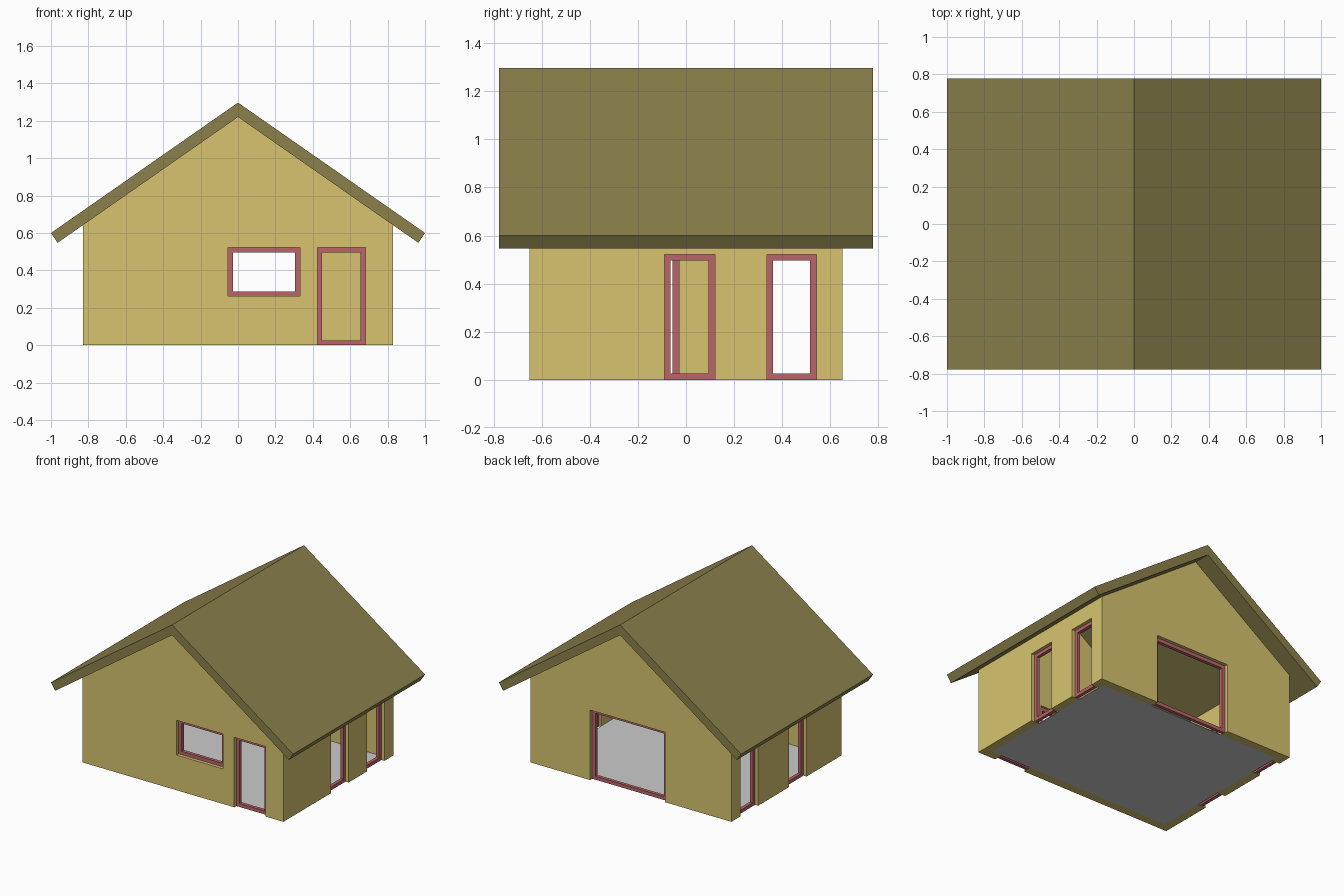
import bpy, bmesh

if "Cube" in bpy.data.objects:
    bpy.data.objects.remove(bpy.data.objects["Cube"])

WX, WY, T = 0.83, 0.65, 0.065      # wall half sizes and thickness
RECESS, DEPTH, RIM = 0.025, 0.025, 0.026   # window frame setting
APEX, SLOPE = 1.22, 0.695


def material(name, rgb):
    m = bpy.data.materials.new(name)
    m.diffuse_color = (*rgb, 1)
    m.use_nodes = True
    m.node_tree.nodes["Principled BSDF"].inputs["Base Color"].default_value = m.diffuse_color
    return m


def finish(name, bm, mat=None):
    bmesh.ops.recalc_face_normals(bm, faces=bm.faces)
    me = bpy.data.meshes.new(name)
    bm.to_mesh(me)
    bm.free()
    ob = bpy.data.objects.new(name, me)
    bpy.context.collection.objects.link(ob)
    if mat:
        me.materials.append(mat)
    return ob


def prism(name, profile, half_y, mat=None):
    # x-z profile extruded along y
    bm = bmesh.new()
    f = bm.faces.new([bm.verts.new((x, -half_y, z)) for x, z in profile])
    ext = bmesh.ops.extrude_face_region(bm, geom=[f])
    verts = [v for v in ext["geom"] if isinstance(v, bmesh.types.BMVert)]
    bmesh.ops.translate(bm, verts=verts, vec=(0, 2 * half_y, 0))
    return finish(name, bm, mat)


def box(name, lo, hi, mat=None):
    bm = bmesh.new()
    bmesh.ops.create_cube(bm, size=1)
    for v in bm.verts:
        v.co = [lo[i] + (v.co[i] + 0.5) * (hi[i] - lo[i]) for i in range(3)]
    return finish(name, bm, mat)


def cut(ob, cutter):
    mod = ob.modifiers.new("cut", "BOOLEAN")
    mod.operation = "DIFFERENCE"
    mod.solver = "EXACT"
    mod.object = cutter
    bpy.context.view_layer.objects.active = ob
    bpy.ops.object.modifier_apply(modifier=mod.name)
    bpy.data.objects.remove(cutter)


def place(side, u, w, z):
    # u runs along the wall, w is depth inward from the outer face
    return {"front": (u, -WY + w, z), "back": (u, WY - w, z),
            "right": (WX - w, u, z), "left": (-WX + w, u, z)}[side]


def span(side, a, b):
    p, q = place(side, *a), place(side, *b)
    return tuple(map(min, p, q)), tuple(map(max, p, q))


def frame(name, side, u0, u1, z0, z1, mat):
    # closed rectangular ring, set back in the wall
    bm = bmesh.new()
    rings = []
    for inset, w in ((0, RECESS), (RIM, RECESS), (RIM, RECESS + DEPTH), (0, RECESS + DEPTH)):
        a, b, c, d = u0 + inset, u1 - inset, z0 + inset, z1 - inset
        rings.append([bm.verts.new(place(side, u, w, z))
                      for u, z in ((a, c), (b, c), (b, d), (a, d))])
    for i in range(4):
        r, s = rings[i], rings[(i + 1) % 4]
        for j in range(4):
            k = (j + 1) % 4
            bm.faces.new((r[j], r[k], s[k], s[j]))
    return finish(name, bm, mat)


wall_mat = material("wall_yellow", (0.68, 0.55, 0.16))
roof_mat = material("roof_olive", (0.26, 0.22, 0.07))
frame_mat = material("frame_red", (0.50, 0.13, 0.14))

# Gabled wall shell, hollow and open under the roof
eave = APEX - SLOPE * WX
walls = prism("walls", [(-WX, 0), (WX, 0), (WX, eave), (0, APEX), (-WX, eave)], WY, wall_mat)
cut(walls, box("cutter", (-WX + T, -WY + T, -0.2), (WX - T, WY - T, 2)))

# Openings with their frames
openings = [
    ("front_window", "front", -0.053, 0.332, 0.262, 0.522),
    ("front_door", "front", 0.424, 0.682, 0, 0.522),
    ("back_window", "back", -0.28, 0.337, 0, 0.522),
    ("right_window_a", "right", -0.09, 0.12, 0, 0.522),
    ("right_window_b", "right", 0.336, 0.542, 0, 0.522),
    ("left_window_a", "left", -0.235, -0.03, 0, 0.522),
    ("left_window_b", "left", 0.336, 0.542, 0, 0.522),
]
for name, side, u0, u1, z0, z1 in openings:
    low = z0 if z0 > 0 else -0.1
    cut(walls, box("cutter", *span(side, (u0, -0.1, low), (u1, T + 0.05, z1))))
    frame(name + "_frame", side, u0, u1, z0, z1, frame_mat)

# Roof: bent slab with square-cut eaves
prism("roof", [(0, 1.297), (1, 0.6), (0.965, 0.547), (0, APEX),
               (-0.965, 0.547), (-1, 0.6)], 0.778, roof_mat)

# Floor slab
box("floor", (-WX + T, -WY + T, 0), (WX - T, WY - T, 0.005))
